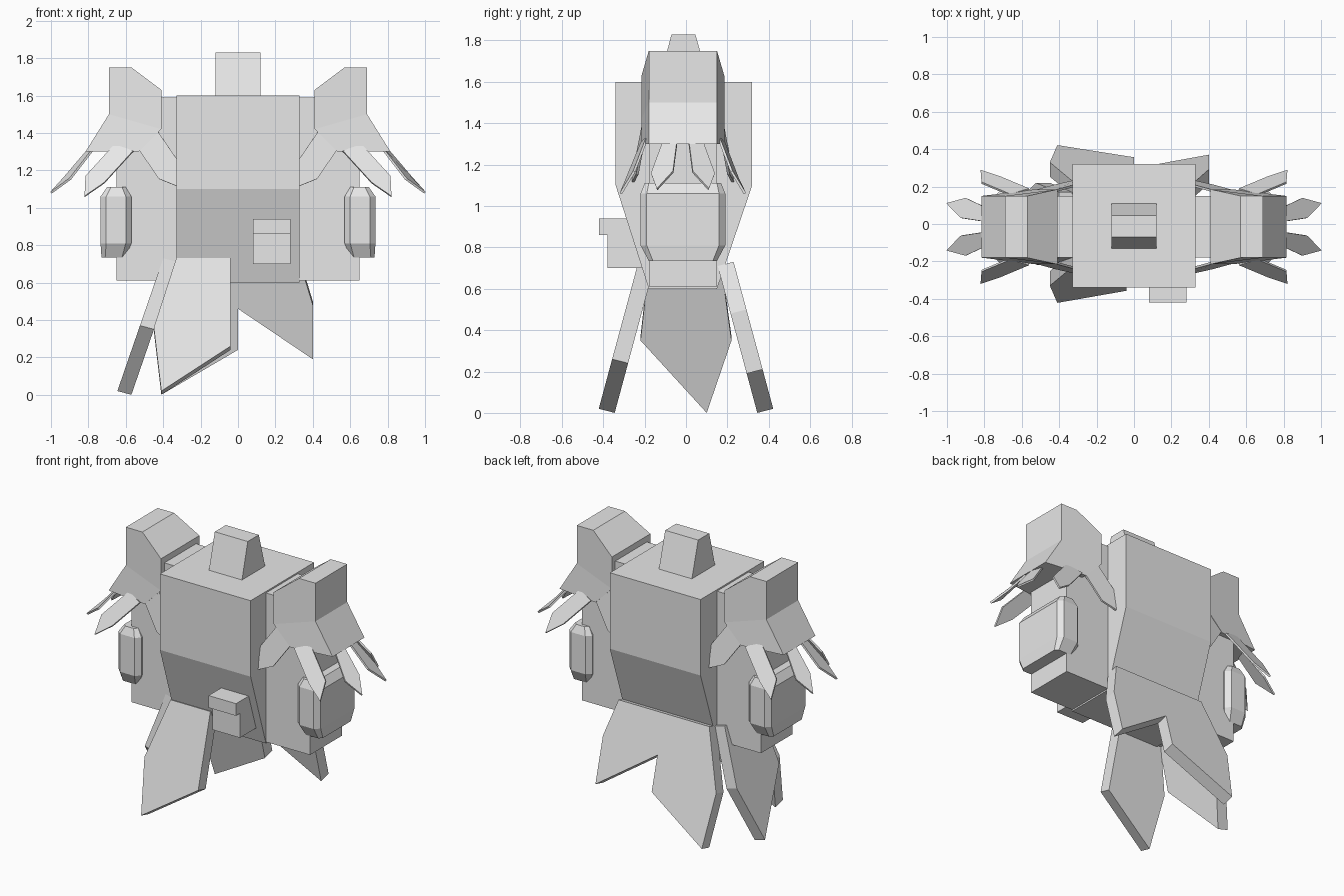
import bpy, bmesh
from mathutils import Vector

cube = bpy.data.objects.get("Cube")
if cube:
    bpy.data.objects.remove(cube)

grey = bpy.data.materials.new("plain grey")
grey.use_nodes = True
grey.diffuse_color = (0.8, 0.8, 0.8, 1)
grey.node_tree.nodes["Principled BSDF"].inputs["Base Color"].default_value = (0.8, 0.8, 0.8, 1)


def loft(name, rings, side=1):
    """Closed solid skinned through rings of equal point count; side=-1 mirrors it."""
    bm = bmesh.new()
    loops = [[bm.verts.new((p[0] * side, p[1], p[2])) for p in r] for r in rings]
    for a, b in zip(loops, loops[1:]):
        for i in range(len(a)):
            j = (i + 1) % len(a)
            bm.faces.new((a[i], a[j], b[j], b[i]))
    bm.faces.new(loops[0])
    bm.faces.new(loops[-1])
    bmesh.ops.recalc_face_normals(bm, faces=bm.faces)
    mesh = bpy.data.meshes.new(name)
    bm.to_mesh(mesh)
    bm.free()
    mesh.materials.append(grey)
    obj = bpy.data.objects.new(name, mesh)
    bpy.context.collection.objects.link(obj)
    return obj


def rect(z, x0, x1, y0, y1, cut=0):
    """Horizontal rectangle, optionally with cut corners."""
    if not cut:
        return [(x0, y0, z), (x1, y0, z), (x1, y1, z), (x0, y1, z)]
    return [(x0 + cut, y0, z), (x1 - cut, y0, z), (x1, y0 + cut, z), (x1, y1 - cut, z),
            (x1 - cut, y1, z), (x0 + cut, y1, z), (x0, y1 - cut, z), (x0, y0 + cut, z)]


def across(profile):
    """Front and back rings from points of x, z, front y, back y."""
    return [[(x, f, z) for x, z, f, b in profile], [(x, b, z) for x, z, f, b in profile]]


def flap(name, outline, place, shift):
    """Slanted slab: outline points are placed on its outer plane, then shifted inward."""
    outer = [Vector(place(u, z)) for u, z in outline]
    loft(name, [outer, [p + Vector(shift) for p in outer]])


def feather(name, base, mid, tip, across_dir, widths, side):
    """Thin pointed plate, widest at mid, bent along its length."""
    base, mid, tip = Vector(base), Vector(mid), Vector(tip)
    w = Vector(across_dir).normalized()
    normal = w.cross(tip - base).normalized() * 0.006
    pts = [base + w * widths[0], mid + w * widths[1], tip, mid - w * widths[1], base - w * widths[0]]
    loft(name, [[p + normal for p in pts], [p - normal for p in pts]], side)


# Torso, neck and belt buckle
loft("torso", [rect(0.6, -0.33, 0.33, -0.18, 0.15), rect(1.1, -0.33, 0.33, -0.34, 0.32),
               rect(1.6, -0.33, 0.33, -0.34, 0.32)])
loft("neck", [rect(1.6, -0.12, 0.12, -0.13, 0.11), rect(1.83, -0.12, 0.12, -0.07, 0.045)])
loft("buckle", [rect(0.7, 0.08, 0.28, -0.38, -0.17), rect(0.86, 0.08, 0.28, -0.38, -0.17)])
loft("buckle_top", [rect(0.86, 0.08, 0.28, -0.42, -0.2), rect(0.94, 0.08, 0.28, -0.42, -0.2)])

for label, s in (("left", 1), ("right", -1)):
    # Arm and chamfered cuff
    arm = [(0.33, 0.61), (0.65, 0.61), (0.65, 1.35), (0.41, 1.59), (0.33, 1.59)]
    loft(label + "_arm", across([(x, z, -0.18, 0.15) for x, z in arm]), s)
    loft(label + "_cuff", [rect(0.735, 0.6, 0.73, -0.18, 0.15, 0.02),
                           rect(0.81, 0.57, 0.735, -0.22, 0.19, 0.03),
                           rect(1.06, 0.57, 0.735, -0.22, 0.19, 0.03),
                           rect(1.11, 0.6, 0.7, -0.2, 0.17, 0.02)], s)
    # Shoulder pad with flared skirt
    inner, outer = (-0.215, 0.185), (-0.18, 0.15)
    a, e = (0.41, 1.42, *inner), (0.69, 1.5, *outer)
    loft(label + "_shoulder_pad", across([a, (0.41, 1.63, *inner), (0.57, 1.75, *outer),
                                          (0.69, 1.75, *outer), e]), s)
    loft(label + "_pad_skirt", across([a, e, (0.815, 1.3, *outer), (0.53, 1.3, *inner)]), s)
    # Feathers below the skirt, front and back
    for end, f in (("front", -1), ("back", 1)):
        c = -0.015
        feather(f"{label}_{end}_outer_feather", (0.78, c + f * 0.06, 1.32), (0.91, c + f * 0.1, 1.16),
                (1.0, c + f * 0.125, 1.08), (0.25, f * -1, 0.1), (0.035, 0.055), s)
        feather(f"{label}_{end}_corner_feather", (0.61, c + f * 0.185, 1.32), (0.765, c + f * 0.25, 1.15),
                (0.82, c + f * 0.3, 1.06), (1, f * -0.3, 0.35), (0.055, 0.055), s)
        feather(f"{label}_{end}_inner_feather", (0.48, c + f * 0.19, 1.36), (0.37, c + f * 0.22, 1.2),
                (0.29, c + f * 0.25, 1.1), (0.7, 0, -0.6), (0.07, 0.07), s)

# Hanging flaps, leaning outward toward the hem
long_cut = [(-0.33, 0.73), (-0.04, 0.73), (-0.04, 0.26), (-0.41, 0.02), (-0.45, 0.36)]
back_cut = [(min(u + 0.04, 0) if u > -0.1 else u, z) for u, z in long_cut]
short_cut = [(0, 0.73), (0.33, 0.73), (0.4, 0.5), (0.4, 0.21), (0, 0.48)]
side_cut = [(-0.18, 0.73), (0.17, 0.73), (0.22, 0.37), (0.1, 0.02), (-0.22, 0.37)]


def lean(z):
    return 0.23 + 0.27 * (0.73 - z)


flap("front_right_flap", long_cut, lambda u, z: (u, -lean(z), z), (0, 0.077, -0.02))
flap("back_right_flap", back_cut, lambda u, z: (u, lean(z), z), (0, -0.077, -0.02))
flap("back_left_flap", short_cut, lambda u, z: (u, lean(z), z), (0, -0.077, -0.02))
flap("right_side_flap", side_cut, lambda u, z: (-0.4 - 0.345 * (0.73 - z), u, z), (0.075, 0, -0.02))
